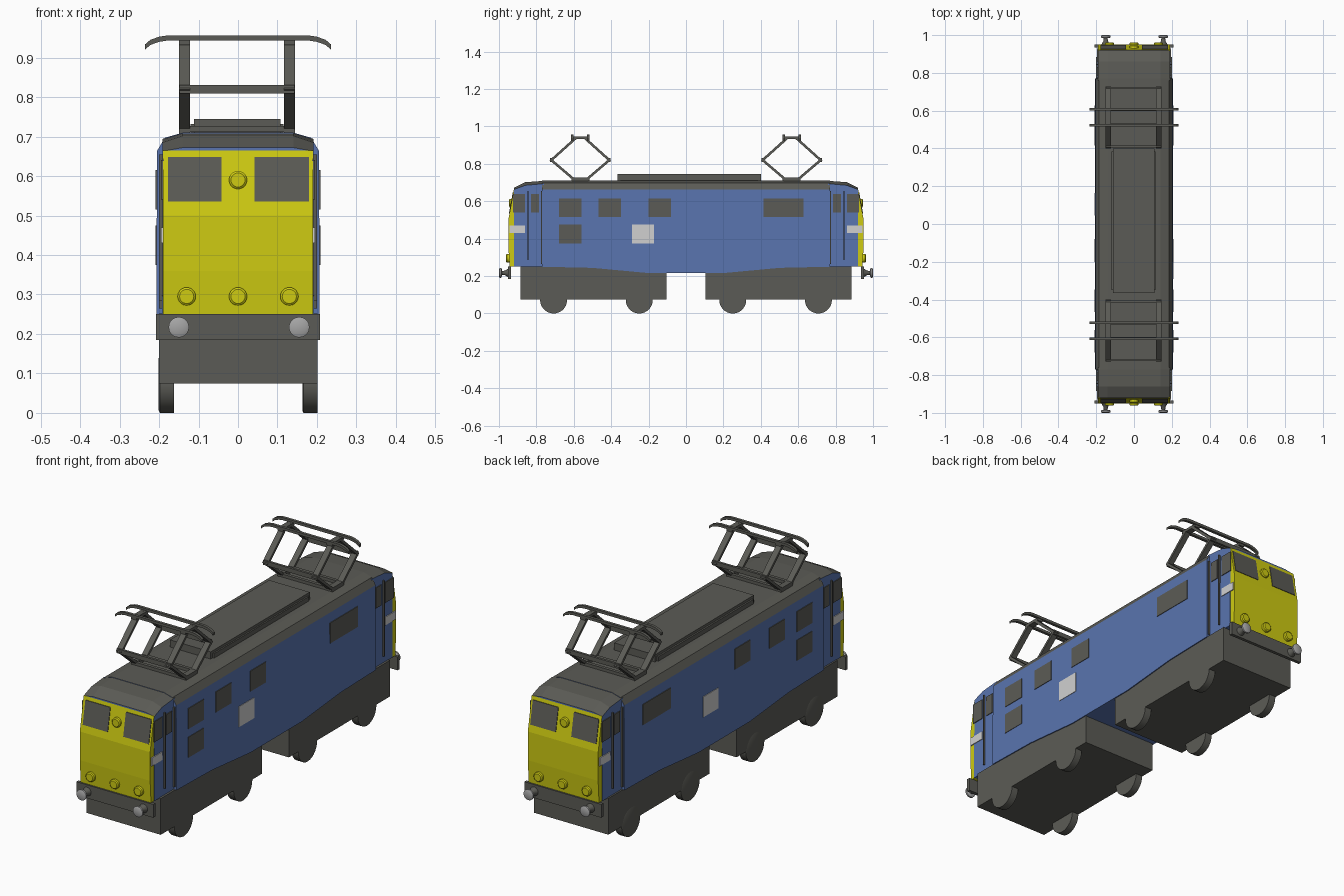
import bpy, bmesh, math
from mathutils import Vector

if "Cube" in bpy.data.objects:
    bpy.data.objects.remove(bpy.data.objects["Cube"])

def mat(name, rgb):
    m = bpy.data.materials.new(name)
    m.diffuse_color = (*rgb, 1)
    m.use_nodes = True
    m.node_tree.nodes["Principled BSDF"].inputs["Base Color"].default_value = m.diffuse_color
    return m

GREY = mat("dark grey", (0.105, 0.105, 0.092))
BLUE = mat("blue", (0.10, 0.175, 0.43))
YELLOW = mat("yellow", (0.62, 0.60, 0.006))
WHITE = mat("off white", (0.63, 0.63, 0.63))
STEEL = mat("light steel", (0.38, 0.38, 0.38))

def finish(name, bm, mats, rule=None):
    bmesh.ops.recalc_face_normals(bm, faces=bm.faces)
    if rule:
        for f in bm.faces:
            f.material_index = rule(f)
    me = bpy.data.meshes.new(name)
    bm.to_mesh(me)
    bm.free()
    for m in mats:
        me.materials.append(m)
    ob = bpy.data.objects.new(name, me)
    bpy.context.collection.objects.link(ob)
    return ob

def loft(name, rings, mats, rule=None):
    """Skin equal-length rings of 3D points and cap both ends."""
    bm = bmesh.new()
    vs = [[bm.verts.new(p) for p in r] for r in rings]
    n = len(rings[0])
    for a, b in zip(vs, vs[1:]):
        for i in range(n):
            j = (i + 1) % n
            bm.faces.new((a[i], a[j], b[j], b[i]))
    bm.faces.new(vs[0])
    bm.faces.new(vs[-1])
    return finish(name, bm, mats, rule)

def prism(name, prof, x0, x1, m):
    """Extrude a (y, z) profile along x."""
    return loft(name, [[(x, y, z) for y, z in prof] for x in (x0, x1)], [m])

def box(name, x0, x1, y0, y1, z0, z1, m):
    return prism(name, [(y0, z0), (y1, z0), (y1, z1), (y0, z1)], x0, x1, m)

def lathe(name, origin, axis, prof, m, seg=20):
    """Revolve (distance along axis, radius) pairs around the x or y axis."""
    rings = []
    for d, r in prof:
        ring = []
        for i in range(seg):
            a = 2 * math.pi * i / seg
            u, v = r * math.cos(a), r * math.sin(a)
            ring.append(Vector(origin) + Vector((d, u, v) if axis == 'x' else (u, d, v)))
        rings.append(ring)
    ob = loft(name, rings, [m])
    bpy.context.view_layer.objects.active = ob
    ob.select_set(True)
    bpy.ops.object.shade_smooth_by_angle(angle=math.radians(35))
    ob.select_set(False)
    return ob

def section(y, half):
    return [(x, y, z) for x, z in half] + [(-x, y, z) for x, z in reversed(half)]

def roof_rule(f):
    # upward faces are roof grey, everything else blue
    return 1 if f.normal.z > 0.3 else 0

# main body with belly dip and shouldered roof
belly = [(-0.77, 0.25), (-0.5, 0.244), (-0.35, 0.23), (-0.2, 0.216),
         (0.2, 0.216), (0.35, 0.23), (0.5, 0.244), (0.77, 0.25)]
loft("main_body", [section(y, [(0.207, zb), (0.205, 0.664), (0.185, 0.697), (0.14, 0.71)])
                   for y, zb in belly], [BLUE, GREY], roof_rule)

# raised roof hatch
box("roof_hatch", -0.112, 0.108, -0.365, 0.4, 0.7, 0.745, GREY)
box("roof_hatch_base", -0.12, 0.115, -0.35, 0.385, 0.7, 0.732, GREY)

def face_y(z):
    # windscreen slope
    return 0.95 - 0.03 * max(0, z - 0.5) / 0.165

for s, end in ((-1, "front"), (1, "rear")):
    # narrower cab with dropping roof
    loft(end + "_cab", [section(s * y, [(0.192, 0.25), (0.191, zs), (0.14, zt)])
         for y, zs, zt in ((0.76, 0.694, 0.709), (0.86, 0.685, 0.702), (0.92, 0.663, 0.672))],
         [BLUE, GREY], roof_rule)
    # yellow nose, sloped above the waist
    prism(end + "_nose", [(s * y, z) for y, z in
          ((0.918, 0.25), (0.943, 0.25), (0.95, 0.36), (0.95, 0.5), (0.92, 0.665), (0.915, 0.665))],
          -0.19, 0.19, YELLOW)
    # windscreens
    for x0, x1 in ((-0.177, -0.042), (0.042, 0.18)):
        z0, z1 = 0.535, 0.648
        prism(end + "_windscreen", [(s * (face_y(z) + d), z) for z, d in
              ((z0, -0.004), (z0, 0.003), (z1, 0.003), (z1, -0.004))], x0, x1, GREY)
    # head lamp and lower lamps
    for x, z in ((0, 0.59), (-0.13, 0.295), (0, 0.295), (0.13, 0.295)):
        y = face_y(z)
        lathe(end + "_lamp", (x, s * y, z), 'y',
              [(-s * 0.01, 0.023), (s * 0.008, 0.023), (s * 0.012, 0.018)], YELLOW)
    # buffer beam and buffers
    box(end + "_buffer_beam", -0.208, 0.208, s * 0.935, s * 0.951, 0.185, 0.25, GREY)
    for x in (-0.15, 0.155):
        lathe(end + "_buffer_stem", (x, 0, 0.217), 'y',
              [(s * 0.945, 0.024), (s * 0.955, 0.02), (s * 0.968, 0.012), (s * 0.986, 0.01)], GREY)
        lathe(end + "_buffer_head", (x, 0, 0.217), 'y',
              [(s * 0.984, 0.018), (s * 0.988, 0.026), (s * 0.996, 0.026), (s * 1.0, 0.018)], STEEL)
    # bogie block and wheels
    box(end + "_bogie", -0.2, 0.202, s * 0.105, s * 0.885, 0.075, 0.252, GREY)
    for y in (0.25, 0.708):
        for x in (-0.201, 0.163):
            lathe(end + "_wheel", (x, s * y, 0.072), 'x',
                  [(0, 0.066), (0.003, 0.072), (0.039, 0.072)], GREY, 28)

    # cab side details
    for t in (-1, 1):
        def plate(name, y0, y1, z0, z1, m):
            box(end + name, t * 0.188, t * 0.195, s * y0, s * y1, z0, z1, m)
        plate("_cab_window", 0.86, 0.925, 0.54, 0.64, GREY)
        plate("_door_window", 0.787, 0.83, 0.54, 0.64, GREY)
        plate("_cab_stripe", 0.86, 0.943, 0.43, 0.47, WHITE)
        for y, z0 in ((0.772, 0.265), (0.845, 0.285)):
            box(end + "_handrail", t * 0.19, t * 0.2, s * (y - 0.003), s * (y + 0.003), z0, 0.655, GREY)

    # pantograph: diamond arms, cross bars, base rails and collector strips
    c = s * 0.565

    def bar(name, a, b, th, x0, x1):
        a, b = Vector(a), Vector(b)
        d = (b - a).normalized() * th / 2
        n = Vector((-d.y, d.x))
        a, b = a - d, b + d
        prism(end + name, [tuple(a + n), tuple(b + n), tuple(b - n), tuple(a - n)], x0, x1, GREY)

    for k in (-1, 1):
        foot, elbow, top = (c + k * 0.04, 0.722), (c + k * 0.155, 0.82), (c + k * 0.025, 0.937)
        for x0 in (-0.15, 0.116):
            bar("_lower_arm", foot, elbow, 0.013, x0, x0 + 0.029)
            bar("_upper_arm", elbow, top, 0.013, x0, x0 + 0.029)
        box(end + "_elbow_bar", -0.148, 0.143, elbow[0] - 0.006, elbow[0] + 0.006, 0.809, 0.831, GREY)
        box(end + "_base_bar", -0.148, 0.143, foot[0] - 0.008, foot[0] + 0.008, 0.712, 0.727, GREY)
        # bowed collector strip
        y = c + k * 0.043
        rings = []
        for x, z in ((-0.235, 0.934), (-0.222, 0.945), (-0.2, 0.953), (-0.18, 0.956),
                     (0.18, 0.956), (0.2, 0.953), (0.222, 0.945), (0.235, 0.934)):
            rings.append([(x, y + a * 0.007, z + b) for a, b in ((-1, -0.013), (1, -0.013), (1, 0), (-1, 0))])
        loft(end + "_collector_strip", rings, [GREY])
    for x0 in (-0.15, 0.116):
        box(end + "_base_rail", x0, x0 + 0.029, c - 0.045, c + 0.045, 0.708, 0.728, GREY)
        box(end + "_head_link", x0, x0 + 0.029, c - 0.046, c + 0.046, 0.932, 0.946, GREY)

# body side windows and white panels
for t, side in ((-1, "left"), (1, "right")):
    for y0, y1, z0 in ((-0.68, -0.56, 0.515), (-0.68, -0.56, 0.375), (-0.467, -0.347, 0.515),
                       (-0.2, -0.08, 0.515), (0.415, 0.628, 0.515)):
        box(side + "_window", t * 0.203, t * 0.2085, y0, y1, z0, z0 + 0.1, GREY)
    wy = -0.29 if t > 0 else 0.045
    box(side + "_white_panel", t * 0.203, t * 0.2085, wy, wy + 0.118, 0.375, 0.475, WHITE)
